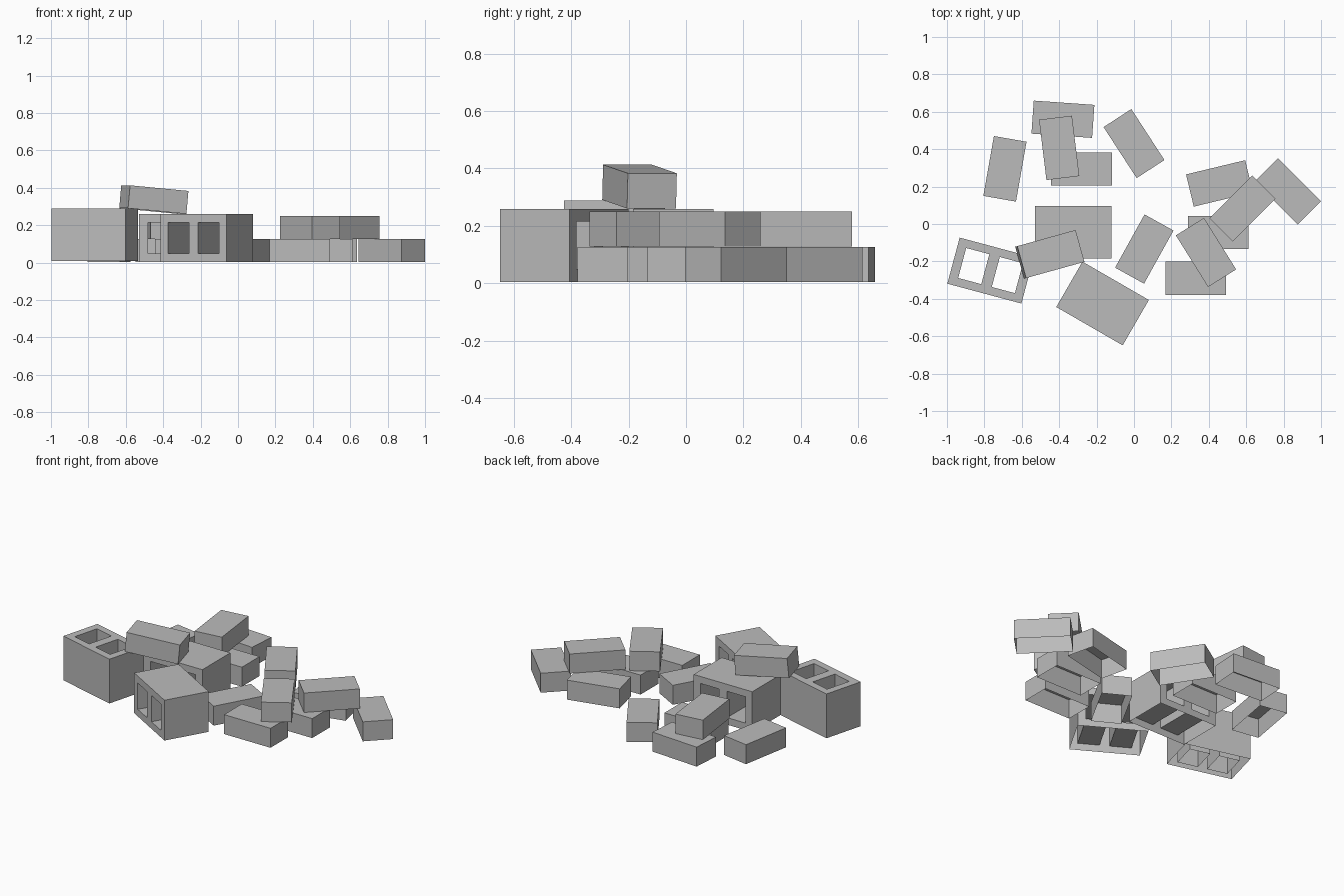
import bpy, bmesh
from math import radians
from mathutils import Matrix, Vector

if "Cube" in bpy.data.objects:
    bpy.data.objects.remove(bpy.data.objects["Cube"], do_unlink=True)

concrete = bpy.data.materials.new("concrete_grey")
concrete.use_nodes = True
concrete.diffuse_color = (0.5, 0.5, 0.5, 1)
concrete.node_tree.nodes["Principled BSDF"].inputs["Base Color"].default_value = (0.5, 0.5, 0.5, 1)

BRICK = Vector((0.325, 0.177, 0.123))
BLOCK = Vector((0.41, 0.28, 0.255))


def finish(bm, name, matrix):
    """Remove the hidden underside and place the part."""
    low = min(v.co.z for v in bm.verts)
    under = [f for f in bm.faces if all(abs(v.co.z - low) < 1e-4 for v in f.verts)]
    bmesh.ops.delete(bm, geom=under, context='FACES')
    mesh = bpy.data.meshes.new(name)
    bm.to_mesh(mesh)
    bm.free()
    mesh.materials.append(concrete)
    obj = bpy.data.objects.new(name, mesh)
    obj.matrix_world = matrix
    bpy.context.collection.objects.link(obj)


def place(x, y, z, yaw, tilt=0):
    return (Matrix.Translation((x, y, z)) @ Matrix.Rotation(radians(yaw), 4, 'Z')
            @ Matrix.Rotation(radians(tilt), 4, 'Y'))


def brick(name, x, y, z, yaw, tilt=0):
    bm = bmesh.new()
    bmesh.ops.create_cube(bm, size=1)
    bmesh.ops.scale(bm, vec=BRICK, verts=bm.verts)
    finish(bm, name, place(x, y, z, yaw, tilt))


def hollow_block(name, x, y, z, yaw, upright=False):
    """Block with two through holes, cut from a grid face and extruded."""
    bm = bmesh.new()
    xs = [-0.205, -0.157, -0.029, 0.029, 0.157, 0.205]
    zs = [-0.1275, -0.083, 0.083, 0.1275]
    grid = [[bm.verts.new((px, -BLOCK.y / 2, pz)) for pz in zs] for px in xs]
    for i in range(5):
        for j in range(3):
            if j == 1 and i in (1, 3):
                continue
            bm.faces.new((grid[i][j], grid[i + 1][j], grid[i + 1][j + 1], grid[i][j + 1]))
    ext = bmesh.ops.extrude_face_region(bm, geom=bm.faces[:], use_keep_orig=True)
    moved = [g for g in ext["geom"] if isinstance(g, bmesh.types.BMVert)]
    bmesh.ops.translate(bm, vec=(0, BLOCK.y, 0), verts=moved)
    bmesh.ops.recalc_face_normals(bm, faces=bm.faces[:])
    if upright:
        bmesh.ops.rotate(bm, cent=(0, 0, 0), matrix=Matrix.Rotation(radians(90), 3, 'X'), verts=bm.verts)
    finish(bm, name, place(x, y, z, yaw))


# Bricks lying on the ground: x, y, yaw
ground = [(-0.38, 0.56, -4), (-0.28, 0.295, 0), (-0.69, 0.295, 80), (0.0, 0.43, -57),
          (0.457, 0.217, 13.5), (0.823, 0.174, -45), (0.45, -0.045, 0),
          (0.33, -0.29, 0), (0.055, -0.134, 61)]
for n, (x, y, yaw) in enumerate(ground, 1):
    brick(f"ground_brick_{n}", x, y, 0.065, yaw)

# Bricks stacked on the first layer
for n, (x, y, yaw) in enumerate([(-0.40, 0.407, 97), (0.58, 0.083, 45), (0.385, -0.152, -58)], 1):
    brick(f"stacked_brick_{n}", x, y, 0.189, yaw)

# Brick leaning across two blocks
brick("leaning_brick", -0.45, -0.162, 0.337, 15.5, 5.3)

# Hollow blocks
hollow_block("upright_block", -0.767, -0.249, 0.149, -15, upright=True)
hollow_block("middle_block", -0.325, -0.045, 0.132, 0)
hollow_block("front_block", -0.168, -0.425, 0.132, -30)
